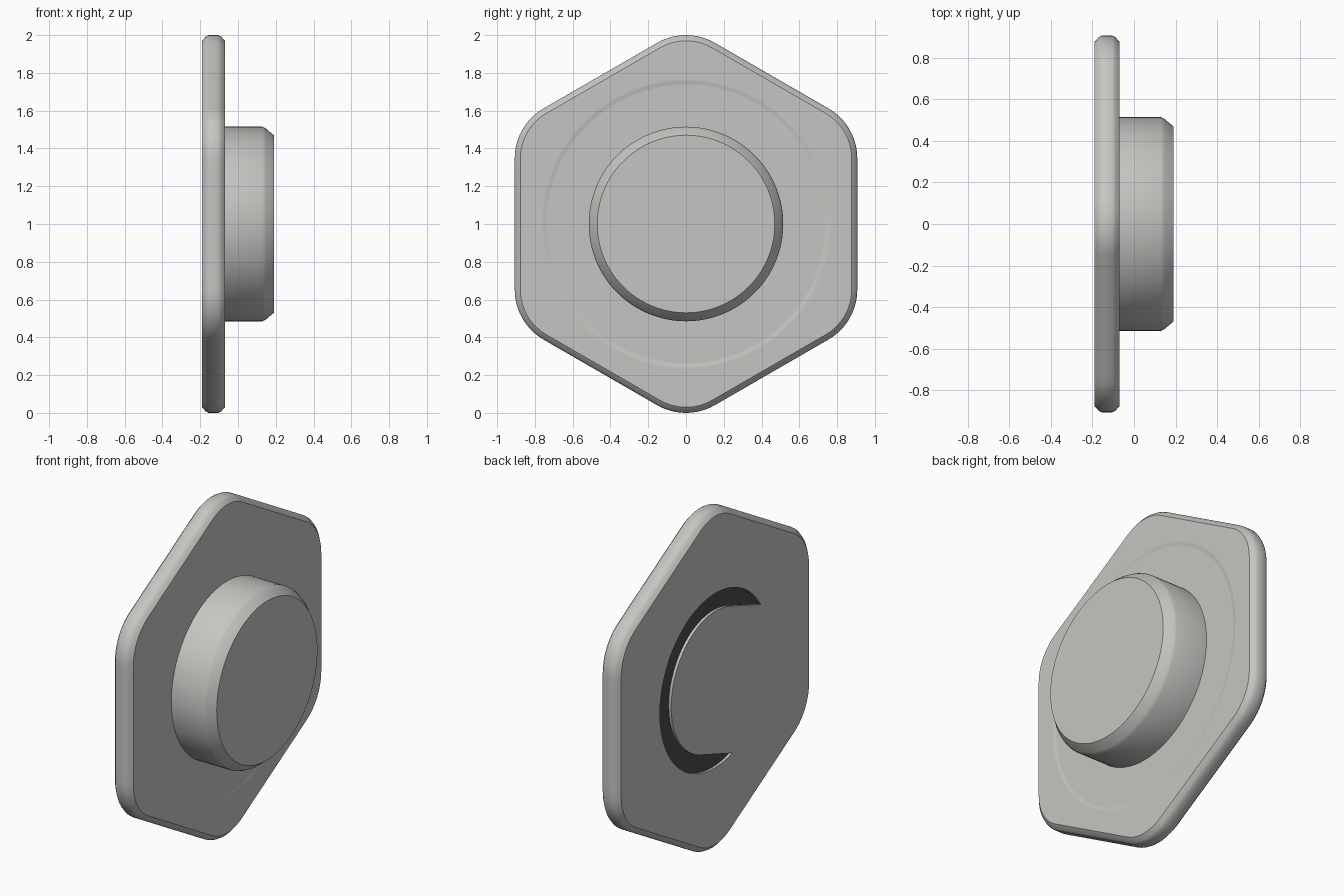
import bpy, bmesh, math

if "Cube" in bpy.data.objects:
    bpy.data.objects.remove(bpy.data.objects["Cube"])

APOTHEM, CORNER_R = 0.907, 0.305
ZC = 1.0          # height of the axis
X_BACK, X_FRONT = -0.19, -0.07


def material(name, rgb):
    m = bpy.data.materials.new(name)
    m.diffuse_color = (*rgb, 1)
    m.use_nodes = True
    m.node_tree.nodes["Principled BSDF"].inputs["Base Color"].default_value = m.diffuse_color
    return m


grey = material("light_grey", (0.56, 0.56, 0.54))
dark = material("dark_grey", (0.07, 0.07, 0.07))


def hexagon(inset):
    """Rounded hexagon in (y, z), point up."""
    r = CORNER_R - inset
    reach = (APOTHEM - CORNER_R) / math.cos(math.pi / 6)
    corners = []
    for k in range(6):
        a = math.radians(90 + 60 * k)
        corners.append([(reach * math.cos(a) + r * math.cos(a + t),
                         reach * math.sin(a) + r * math.sin(a + t))
                        for t in [math.radians(-30 + 60 * i / 10) for i in range(11)]])
    pts = []
    for k, arc in enumerate(corners):
        p, q = arc[-1], corners[(k + 1) % 6][0]
        pts += arc
        pts += [(p[0] + (q[0] - p[0]) * i / 10, p[1] + (q[1] - p[1]) * i / 10)
                for i in range(1, 10)]
    return pts


def circle(r):
    """Circle with points lined up with the hexagon."""
    return [(r * y / math.hypot(y, z), r * z / math.hypot(y, z)) for y, z in hexagon(0)]


def loft(name, rings, mat):
    """Skin a list of (x, outline) rings along x and cap both ends."""
    bm = bmesh.new()
    loops = [[bm.verts.new((x, y, z + ZC)) for y, z in pts] for x, pts in rings]
    n = len(loops[0])
    for a, b in zip(loops, loops[1:]):
        for i in range(n):
            j = (i + 1) % n
            bm.faces.new((a[i], a[j], b[j], b[i]))
    bm.faces.new(loops[0][::-1])
    bm.faces.new(loops[-1])
    bmesh.ops.recalc_face_normals(bm, faces=bm.faces)
    me = bpy.data.meshes.new(name)
    bm.to_mesh(me)
    bm.free()
    me.materials.append(mat)
    ob = bpy.data.objects.new(name, me)
    bpy.context.collection.objects.link(ob)
    return ob


def smooth(ob):
    bpy.ops.object.select_all(action='DESELECT')
    ob.select_set(True)
    bpy.context.view_layer.objects.active = ob
    bpy.ops.object.shade_smooth_by_angle(angle=math.radians(35))


# Hexagonal plate with softened edges and a shallow round step on the front
edge = [(0.03, 0.0), (0.008, 0.019), (0.0, 0.034)]       # (inset, depth from face)
rings = [(X_BACK + d, hexagon(i)) for i, d in edge]
rings += [(X_FRONT - d, hexagon(i)) for i, d in reversed(edge)]
rings += [(X_FRONT - d, circle(r)) for r, d in
          [(0.765, 0), (0.757, 0), (0.743, 0.005), (0.735, 0.005), (0.5, 0.005)]]
plate = loft("hex_plate", rings, grey)

# Round boss with a chamfered rim
boss = loft("round_boss", [(x, circle(r)) for x, r in
            [(-0.09, 0.515), (0.13, 0.515), (0.147, 0.506), (0.19, 0.47)]], grey)


def slot_outline(r_out=0.515, r_in=0.41, tilt=math.radians(19)):
    """Open ring: a disc less an inner disc and a bridge running to one side."""
    end = math.acos(math.sqrt(r_out ** 2 - r_in ** 2) / r_out)
    n = 64
    pts = []
    for i in range(n + 1):
        a = end + (2 * math.pi - 2 * end) * i / n
        pts.append((r_out * math.cos(a), r_out * math.sin(a)))
    for i in range(n + 1):
        a = 1.5 * math.pi - math.pi * i / n
        pts.append((r_in * math.cos(a), r_in * math.sin(a)))
    c, s = math.cos(tilt), math.sin(tilt)
    return [(-(u * c + v * s), -u * s + v * c) for u, v in pts]


# Open ring recess in the back, with a dark floor
DEPTH = 0.02
cutter = loft("slot_cutter", [(X_BACK - 0.05, slot_outline()),
                              (X_BACK + DEPTH, slot_outline())], grey)
cutter.hide_render = True
mod = plate.modifiers.new("slot", 'BOOLEAN')
mod.operation, mod.solver, mod.object = 'DIFFERENCE', 'EXACT', cutter
bpy.context.view_layer.objects.active = plate
bpy.ops.object.modifier_apply(modifier="slot")
bpy.data.objects.remove(cutter)
loft("slot_floor", [(X_BACK + DEPTH - 0.004, slot_outline()),
                    (X_BACK + DEPTH + 0.002, slot_outline())], dark)

smooth(plate)
smooth(boss)
